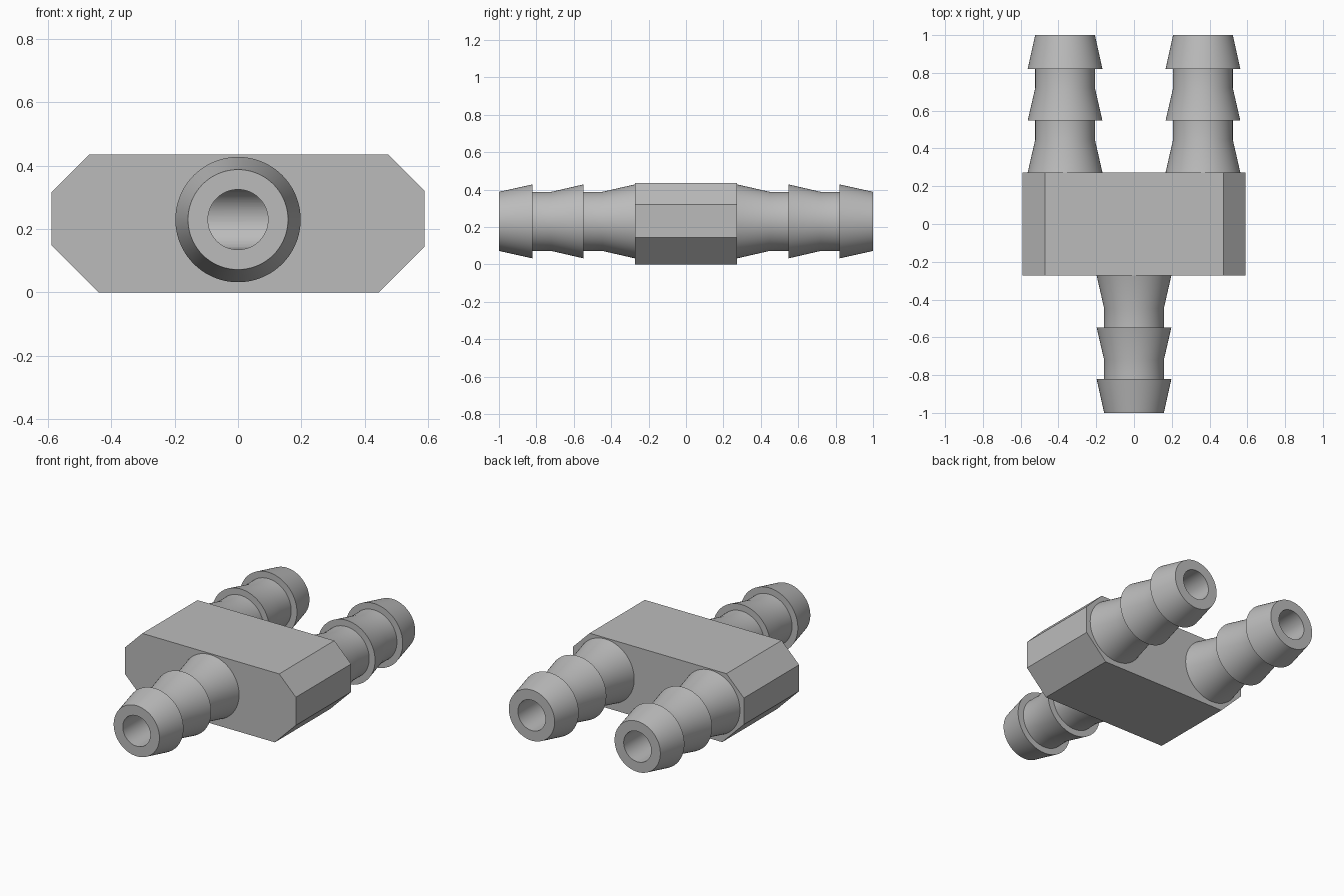
import bpy, bmesh, math
from mathutils import Matrix, Vector

cube = bpy.data.objects.get("Cube")
if cube:
    bpy.data.objects.remove(cube, do_unlink=True)

AXIS_Z = 0.23      # height of all the pipe axes
BORE = 0.095
SHANK, BARB = 0.158, 0.198
HALF_DEPTH = 0.272
BRANCH_X = 0.365
SEGMENTS = 72

grey = bpy.data.materials.new("plain grey")
grey.use_nodes = True
colour = (0.5, 0.5, 0.5, 1)
grey.diffuse_color = colour
grey.node_tree.nodes["Principled BSDF"].inputs["Base Color"].default_value = colour


def make_object(name, bm):
    bmesh.ops.recalc_face_normals(bm, faces=bm.faces[:])
    mesh = bpy.data.meshes.new(name)
    bm.to_mesh(mesh)
    bm.free()
    mesh.materials.append(grey)
    obj = bpy.data.objects.new(name, mesh)
    bpy.context.collection.objects.link(obj)
    return obj


def smooth(obj):
    bpy.ops.object.select_all(action='DESELECT')
    obj.select_set(True)
    bpy.context.view_layer.objects.active = obj
    bpy.ops.object.shade_smooth_by_angle(angle=math.radians(30))


def barbed_pipe(name, x, direction):
    """Lathe a hollow hose barb running outwards along y."""
    profile = [(BORE, HALF_DEPTH), (BORE, 1.0), (SHANK, 1.0), (BARB, 0.82),
               (SHANK, 0.82), (SHANK, 0.72), (BARB, 0.547),
               (SHANK, 0.547), (SHANK, 0.447), (BARB, HALF_DEPTH)]
    bm = bmesh.new()
    verts = [bm.verts.new((r, y * direction, 0)) for r, y in profile]
    edges = [bm.edges.new(pair) for pair in zip(verts, verts[1:])]
    bmesh.ops.spin(bm, geom=verts + edges, cent=(0, 0, 0), axis=(0, 1, 0),
                   angle=math.tau, steps=SEGMENTS, use_merge=True)
    bmesh.ops.remove_doubles(bm, verts=bm.verts[:], dist=1e-5)
    bmesh.ops.translate(bm, verts=bm.verts[:], vec=(x, 0, AXIS_Z))
    obj = make_object(name, bm)
    # the lathed wall is open at the body, so make sure it faces outwards
    tip = max(obj.data.polygons, key=lambda p: p.center.y * direction)
    outer = [p for p in obj.data.polygons if abs(p.normal.y) > 0.99
             and abs(p.center.y) > 0.99]
    if outer and outer[0].normal.y * direction < 0:
        obj.data.flip_normals()
    smooth(obj)


def cut_channel(body, name, start, end):
    """Drill a round channel between two points of the body."""
    start, end = Vector(start), Vector(end)
    run = end - start
    turn = run.to_track_quat('Z', 'Y').to_matrix().to_4x4()
    bm = bmesh.new()
    bmesh.ops.create_cone(bm, cap_ends=True, segments=SEGMENTS, radius1=BORE,
                          radius2=BORE, depth=run.length,
                          matrix=Matrix.Translation((start + end) / 2) @ turn)
    cutter = make_object(name, bm)
    cutter.hide_render = True
    mod = body.modifiers.new(name, 'BOOLEAN')
    mod.operation = 'DIFFERENCE'
    mod.solver = 'EXACT'
    mod.object = cutter
    bpy.context.view_layer.objects.active = body
    bpy.ops.object.modifier_apply(modifier=name)
    bpy.data.objects.remove(cutter, do_unlink=True)


# Chamfered manifold block
outline = [(-0.44, 0), (0.445, 0), (0.59, 0.145), (0.59, 0.32),
           (0.475, 0.435), (-0.47, 0.435), (-0.59, 0.315), (-0.59, 0.15)]
bm = bmesh.new()
face = bm.faces.new([bm.verts.new((x, -HALF_DEPTH, z)) for x, z in outline])
extruded = bmesh.ops.extrude_face_region(bm, geom=[face], use_keep_orig=True)
bmesh.ops.translate(bm, vec=(0, 2 * HALF_DEPTH, 0),
                    verts=[v for v in extruded["geom"]
                           if isinstance(v, bmesh.types.BMVert)])
body = make_object("manifold_block", bm)

# Inner channels: one inlet, a cross passage and two outlets
cut_channel(body, "cross_passage", (-BRANCH_X, 0, AXIS_Z), (BRANCH_X, 0, AXIS_Z))
cut_channel(body, "inlet_bore", (0, -0.4, AXIS_Z), (0, 0, AXIS_Z))
for side in (-1, 1):
    x = side * BRANCH_X
    cut_channel(body, "outlet_bore", (x, -BORE, AXIS_Z), (x, 0.4, AXIS_Z))
smooth(body)

# Hose barbs
barbed_pipe("inlet_barb", 0, -1)
barbed_pipe("left_outlet_barb", BRANCH_X, 1)
barbed_pipe("right_outlet_barb", -BRANCH_X, 1)
